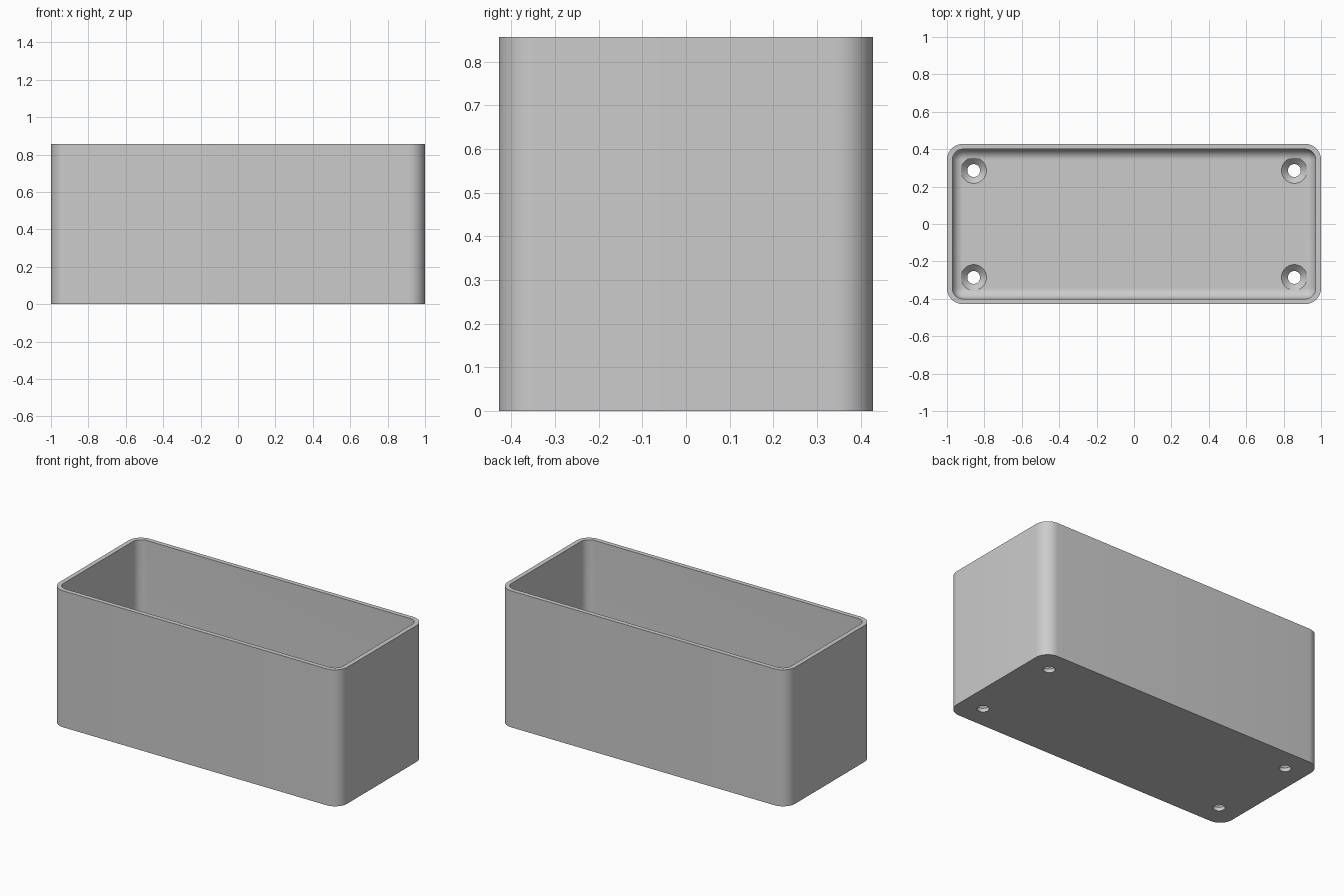
import bpy, bmesh, math

cube = bpy.data.objects.get("Cube")
if cube:
    bpy.data.objects.remove(cube, do_unlink=True)

UNIT = 2 / 70                     # the box is 70 x 30 x 30 of these
LENGTH, DEPTH, HEIGHT = 70 * UNIT, 30 * UNIT, 30 * UNIT
WALL, FLOOR = UNIT, 2 * UNIT
OUTER_R, INNER_R = 3 * UNIT, 2 * UNIT
STEPS = 12

grey = bpy.data.materials.new("plain_grey")
grey.use_nodes = True
colour = (0.6, 0.6, 0.6, 1)
grey.diffuse_color = colour
grey.node_tree.nodes["Principled BSDF"].inputs["Base Color"].default_value = colour


def ring(bm, half_x, half_y, radius, z):
    """Rounded rectangle of vertices at height z."""
    verts = []
    for k, (sx, sy) in enumerate([(1, 1), (-1, 1), (-1, -1), (1, -1)]):
        for i in range(STEPS + 1):
            a = (k + i / STEPS) * math.pi / 2
            verts.append(bm.verts.new((sx * (half_x - radius) + radius * math.cos(a),
                                       sy * (half_y - radius) + radius * math.sin(a), z)))
    return verts


def circle(bm, radius, z, sides=48):
    return [bm.verts.new((radius * math.cos(2 * math.pi * i / sides),
                          radius * math.sin(2 * math.pi * i / sides), z)) for i in range(sides)]


def skin(name, bm, rings):
    """Bridge successive rings, cap both ends and make an object."""
    for a, b in zip(rings, rings[1:]):
        n = len(a)
        for i in range(n):
            bm.faces.new((a[i], a[(i + 1) % n], b[(i + 1) % n], b[i]))
    bm.faces.new(rings[0])
    bm.faces.new(rings[-1])
    bmesh.ops.remove_doubles(bm, verts=bm.verts, dist=1e-5)
    bmesh.ops.recalc_face_normals(bm, faces=bm.faces)
    mesh = bpy.data.meshes.new(name)
    bm.to_mesh(mesh)
    bm.free()
    mesh.materials.append(grey)
    obj = bpy.data.objects.new(name, mesh)
    bpy.context.collection.objects.link(obj)
    return obj


# Open box: outer wall, rim, inner wall, filleted edge down to the floor
bm = bmesh.new()
hx, hy = LENGTH / 2, DEPTH / 2
rings = [ring(bm, hx, hy, OUTER_R, 0), ring(bm, hx, hy, OUTER_R, HEIGHT),
         ring(bm, hx - WALL, hy - WALL, INNER_R, HEIGHT)]
for i in range(STEPS + 1):
    a = i / STEPS * math.pi / 2
    inset = INNER_R * (1 - math.cos(a)) * 0.999
    rings.append(ring(bm, hx - WALL - inset, hy - WALL - inset, INNER_R - inset,
                      FLOOR + INNER_R * (1 - math.sin(a))))
box = skin("open_box", bm, rings)

# Countersunk screw holes near the four corners
HOLE_R, HEAD_R = 1.2 * UNIT, 2.4 * UNIT
for sx in (-1, 1):
    for sy in (-1, 1):
        bm = bmesh.new()
        profile = [(HOLE_R, -0.05), (HOLE_R, FLOOR - (HEAD_R - HOLE_R)),
                   (HEAD_R, FLOOR), (HEAD_R, FLOOR + 0.1)]
        cutter = skin("screw_hole_cutter", bm, [circle(bm, r, z) for r, z in profile])
        cutter.location = (sx * 30 * UNIT, sy * 10 * UNIT, 0)
        cutter.hide_render = True
        cutter.hide_set(True)
        cut = box.modifiers.new("screw_hole", "BOOLEAN")
        cut.operation = "DIFFERENCE"
        cut.solver = "EXACT"
        cut.object = cutter

# Smooth rounded surfaces, sharp rims
bpy.context.view_layer.objects.active = box
box.select_set(True)
for mod in list(box.modifiers):
    bpy.ops.object.modifier_apply(modifier=mod.name)
for obj in [o for o in bpy.data.objects if o.name.startswith("screw_hole_cutter")]:
    bpy.data.objects.remove(obj, do_unlink=True)
bpy.ops.object.shade_smooth_by_angle(angle=math.radians(30))
